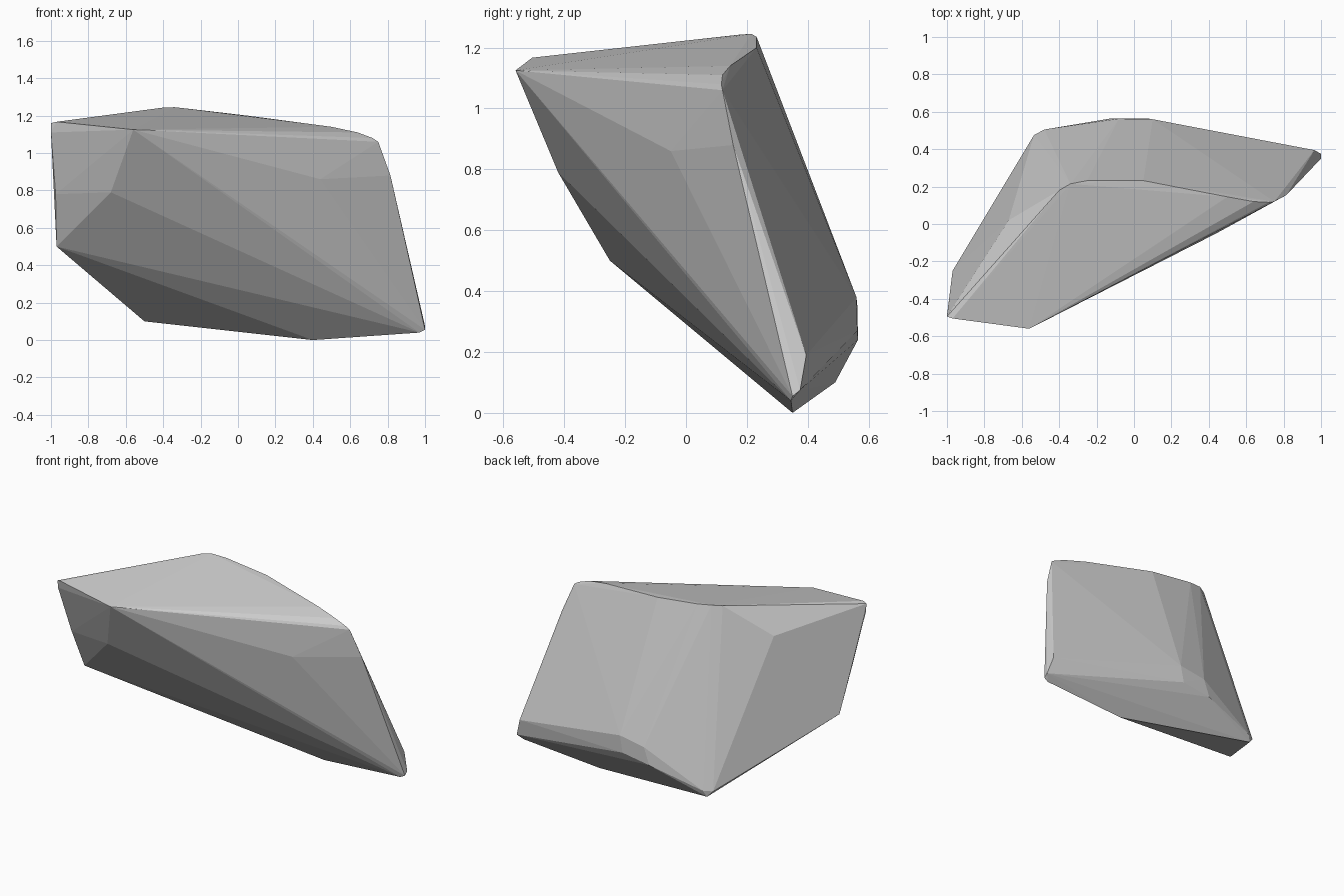
import bpy, bmesh

if "Cube" in bpy.data.objects:
    bpy.data.objects.remove(bpy.data.objects["Cube"])

# Corner points of the faceted boulder, grouped by region
top_rim = [(-1, -.495, 1.16), (-.97, -.505, 1.167), (-.56, -.56, 1.125),
           (-.4, .18, 1.243), (-.34, .215, 1.245), (-.25, .232, 1.235),
           (.05, .232, 1.2), (.5, .145, 1.14), (.64, .12, 1.11),
           (.72, .116, 1.08), (.75, .12, 1.06)]
front = [(-.68, -.42, .79), (.44, -.05, .86), (.815, .155, .88)]
left_side = [(-1, -.49, 1.11), (-.975, -.38, .78), (-.97, -.25, .5),
             (-.67, .02, 1.05)]
right_tip = [(1, .35, .055), (.97, .345, .04), (1, .375, .075),
             (.965, .395, .19)]
base_back = [(.4, .35, 0), (-.5, .49, .1), (-.535, .475, .14),
             (-.48, .505, .14), (-.12, .565, .24), (-.08, .563, .35),
             (.1, .56, .38), (.08, .563, .27)]

# Boulder: convex hull of the corners, flat shaded
bm = bmesh.new()
for p in top_rim + front + left_side + right_tip + base_back:
    bm.verts.new(p)
hull = bmesh.ops.convex_hull(bm, input=bm.verts[:])
spare = {v for v in hull["geom_interior"] + hull["geom_unused"]
         if isinstance(v, bmesh.types.BMVert)}
bmesh.ops.delete(bm, geom=list(spare), context='VERTS')
bmesh.ops.recalc_face_normals(bm, faces=bm.faces[:])

mesh = bpy.data.meshes.new("boulder")
bm.to_mesh(mesh)
bm.free()
bpy.context.collection.objects.link(bpy.data.objects.new("boulder", mesh))
